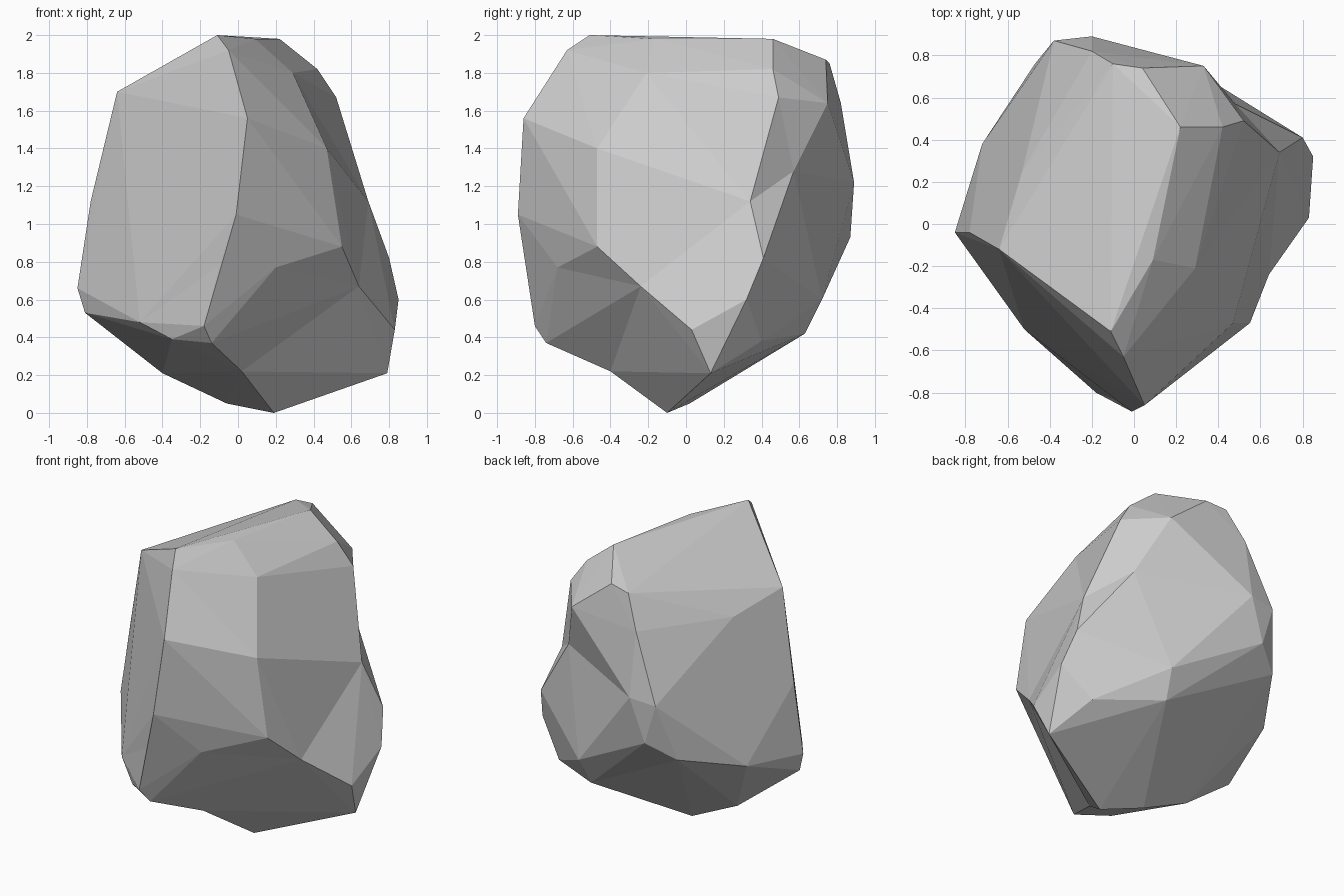
import bpy, bmesh
from mathutils import Vector

if "Cube" in bpy.data.objects:
    bpy.data.objects.remove(bpy.data.objects["Cube"])

# Corner points of the boulder, grouped by region
upper = [(-.11, -.51, 2), (-.64, -.12, 1.7), (-.53, .25, 1.61), (-.23, .63, 1.67), (-.1, .76, 1.85),
         (.04, .74, 1.87), (.22, .46, 1.98), (.09, -.17, 1.98), (.33, .75, 1.64), (-.2, .82, 1.64),
         (-.05, -.63, 1.92), (.29, -.21, 1.8)]
front = [(.05, -.86, 1.56), (-.01, -.89, 1.05), (-.1, -.83, .78), (-.18, -.8, .46), (.47, -.47, 1.4),
         (.55, -.47, .88), (-.85, -.04, .66), (-.78, -.04, 1.12), (-.35, -.63, .39), (.2, -.68, .77)]
sides = [(.52, .49, 1.67), (.42, .46, 1.82), (.8, .41, .82), (.85, .32, .6), (.83, .03, .44),
         (-.2, .89, 1.22), (-.38, .87, 1.2), (-.3, .87, .93), (-.47, .76, .82), (-.72, .38, .7)]
lower = [(.19, -.1, 0), (-.06, .02, .05), (.79, .13, .21), (.27, .63, .42), (.67, .4, .38), (-.4, .02, .21),
         (-.81, -.06, .53), (-.52, -.5, .48), (-.14, -.74, .37), (.3, .72, .6)]
hollows = [(.48, .57, 1.28), (.69, .34, 1.12), (.02, -.4, .22), (.64, -.24, .67)]
reach = [.95, .95, .98, .87]     # how far each hollow is pushed out while the hull is made
corners = [Vector(p) for p in upper + front + sides + lower + hollows]

# Hull over rounded-out corners, so the hollows keep their corner, then move them home
centre = Vector((0, 0, 1))
bm = bmesh.new()
pinned = len(corners) - len(hollows)
for i, p in enumerate(corners):
    d = p - centre
    bm.verts.new(centre + (d.normalized() * reach[i - pinned] if i >= pinned
                           else d.lerp(d.normalized(), .2)))
bm.verts.ensure_lookup_table()
home = {v: p for v, p in zip(bm.verts, corners)}
dents = set(bm.verts[pinned:])
bmesh.ops.convex_hull(bm, input=bm.verts)
for v, p in home.items():
    v.co = p
bmesh.ops.delete(bm, geom=[v for v in bm.verts if not v.link_faces], context='VERTS')
bmesh.ops.recalc_face_normals(bm, faces=bm.faces)

# Turn slightly hollow edges towards the fuller shape, leaving the real hollows alone
for _ in range(3):
    for e in list(bm.edges):
        if not e.is_valid or len(e.link_faces) != 2 or e.is_convex or dents & set(e.verts):
            continue
        if e.calc_face_angle() < .6:
            bmesh.ops.rotate_edges(bm, edges=[e], use_ccw=False)
bmesh.ops.recalc_face_normals(bm, faces=bm.faces)

mesh = bpy.data.meshes.new("boulder")
bm.to_mesh(mesh)
bm.free()
boulder = bpy.data.objects.new("boulder", mesh)
bpy.context.collection.objects.link(boulder)
